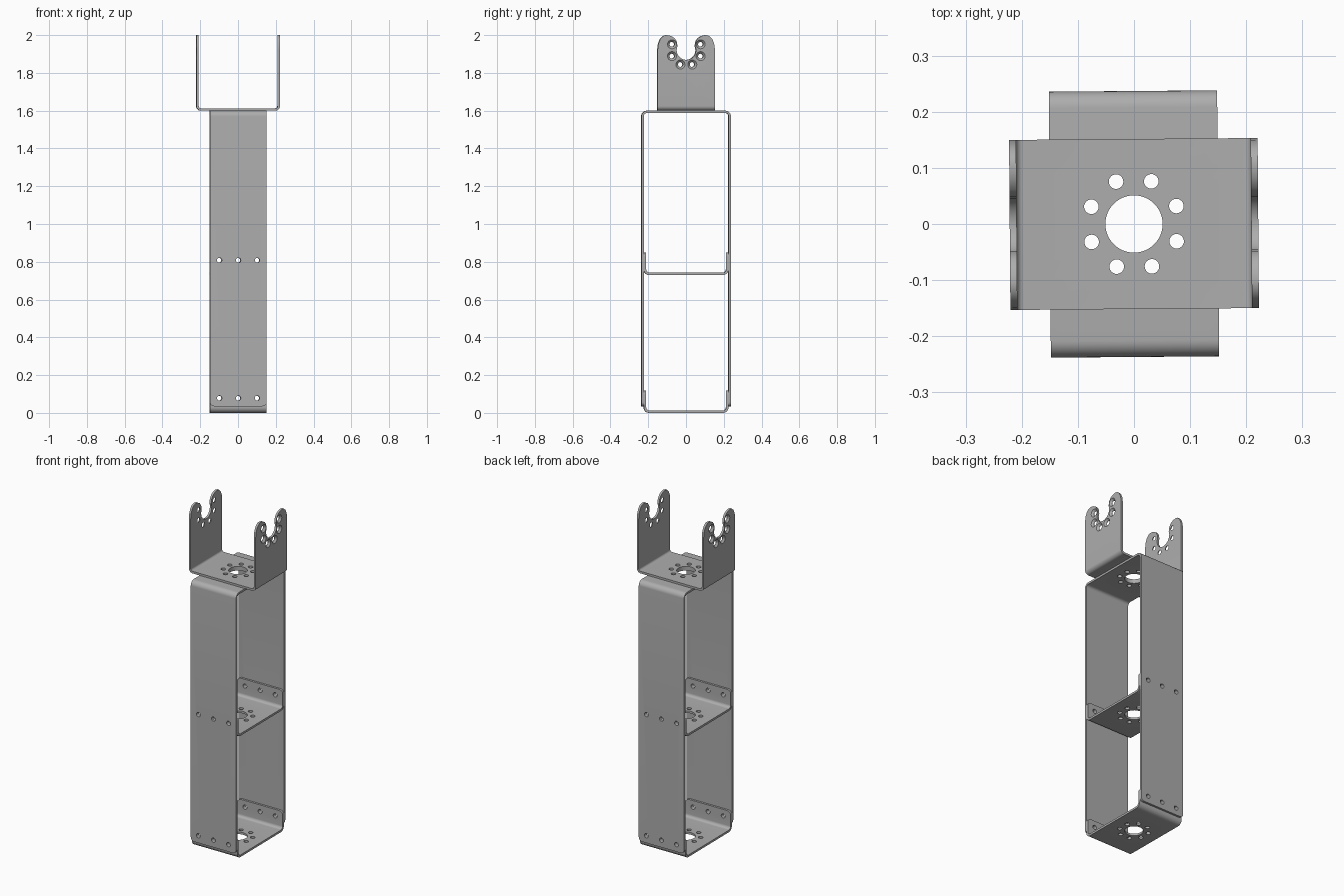
import bpy, bmesh, math
from math import sin, cos, pi, radians
from mathutils import Matrix, Vector

if "Cube" in bpy.data.objects:
    bpy.data.objects.remove(bpy.data.objects["Cube"])

T = 0.0125          # sheet thickness
HOLE = 0.013        # screw hole radius
BORE = 0.051        # centre hole radius
RING = 0.082        # screw circle radius
EAR_Z = 1.92        # centre of the fork in the top bracket
TWIST = radians(0.45)

metal = bpy.data.materials.new("brushed grey metal")
metal.use_nodes = True
GREY = (0.42, 0.42, 0.42, 1)
metal.diffuse_color = GREY
metal.node_tree.nodes["Principled BSDF"].inputs["Base Color"].default_value = GREY


def to_object(bm, name):
    bmesh.ops.recalc_face_normals(bm, faces=bm.faces)
    mesh = bpy.data.meshes.new(name)
    bm.to_mesh(mesh)
    bm.free()
    obj = bpy.data.objects.new(name, mesh)
    bpy.context.collection.objects.link(obj)
    return obj


def prism(bm, points, offset):
    """Extrude a closed outline along offset."""
    face = bm.faces.new([bm.verts.new(p) for p in points])
    new = bmesh.ops.extrude_face_region(bm, geom=[face])["geom"]
    bmesh.ops.translate(bm, vec=offset,
                        verts=[v for v in new if isinstance(v, bmesh.types.BMVert)])


def channel(name, half_out, half_width, height, bend, corner=0):
    """U-shaped folded sheet: floor on z = 0, flanges up at y = +-half_out."""
    def side(y, z, r):
        arc = [(y - r + r * sin(a), z + r - r * cos(a))
               for a in (i * pi / 16 for i in range(9))]
        return arc + [(y, height)]
    outer, inner = side(half_out, 0, bend), side(half_out - T, T, bend - T)
    mirror = lambda pts: [(-y, z) for y, z in pts]
    outline = mirror(outer)[::-1] + outer + inner[::-1] + mirror(inner)
    bm = bmesh.new()
    prism(bm, [(-half_width, y, z) for y, z in outline], (2 * half_width, 0, 0))
    if corner:
        # round the free corners of the flanges
        ends = [e for e in bm.edges if all(
            abs(v.co.z - height) < 1e-5 for v in e.verts)
            and abs(e.verts[0].co.x - e.verts[1].co.x) < 1e-5]
        bmesh.ops.bevel(bm, geom=ends, offset=corner, segments=6,
                        profile=0.5, affect='EDGES')
    return to_object(bm, name)


def drill(bm, centre, axis, r1, depth, r2=None, sides=24):
    """Add a cylinder or cone cutter along an axis."""
    turn = Vector(axis).to_track_quat('Z', 'Y').to_matrix().to_4x4()
    bmesh.ops.create_cone(bm, cap_ends=True, segments=sides, radius1=r1,
                          radius2=r1 if r2 is None else r2, depth=depth,
                          matrix=Matrix.Translation(centre) @ turn)


def floor_holes(bm, z):
    drill(bm, (0, 0, z), (0, 0, 1), BORE, 0.1, sides=48)
    for k in range(8):
        a = (k + 0.5) * pi / 4
        drill(bm, (RING * cos(a), RING * sin(a), z), (0, 0, 1), HOLE, 0.1)


def flange_holes(bm, z):
    for x in (-0.1, 0, 0.1):
        drill(bm, (x, 0, z), (0, 1, 0), HOLE, 0.7)


def cut(obj, bm, operation='DIFFERENCE'):
    """Apply a boolean and discard its cutter."""
    cutter = to_object(bm, "cutter")
    cutter.hide_render = True
    mod = obj.modifiers.new("cut", 'BOOLEAN')
    mod.operation, mod.solver, mod.object = operation, 'EXACT', cutter
    graph = bpy.context.evaluated_depsgraph_get()
    mesh = bpy.data.meshes.new_from_object(obj.evaluated_get(graph))
    obj.modifiers.clear()
    obj.data = mesh
    bpy.data.objects.remove(cutter)


def finish(obj):
    obj.data.materials.clear()
    obj.data.materials.append(metal)
    obj.data.transform(Matrix.Rotation(TWIST, 4, 'Z'))
    bpy.ops.object.select_all(action='DESELECT')
    obj.select_set(True)
    bpy.context.view_layer.objects.active = obj
    bpy.ops.object.shade_smooth_by_angle(angle=radians(30))


# Tall body: a channel turned upside down
body = channel("tall_body_channel", 0.237, 0.15, 1.565, 0.03, 0.022)
body.data.transform(Matrix.Translation((0, 0, 1.6)) @ Matrix.Rotation(pi, 4, 'X'))
bm = bmesh.new()
floor_holes(bm, 1.6)
for z in (0.078, 0.808):
    flange_holes(bm, z)
cut(body, bm)
finish(body)

# Bottom and middle cross brackets
for name, z in (("bottom_bracket", 0), ("middle_bracket", 0.73)):
    bracket = channel(name, 0.2243, 0.15, 0.118, 0.03, 0.022)
    bracket.data.transform(Matrix.Translation((0, 0, z)))
    bm = bmesh.new()
    floor_holes(bm, z)
    flange_holes(bm, z + 0.078)
    cut(bracket, bm)
    finish(bracket)

# Top bracket with forked ears
top = channel("forked_top_bracket", 0.2215, 0.1515, 0.45, 0.025)
top.data.transform(Matrix.Translation((0, 0, 1.6)) @ Matrix.Rotation(pi / 2, 4, 'Z'))
half = [(0.16, 1.5), (0.16, 1.6), (0.1515, 1.62), (0.1515, 1.925), (0.147, 1.957),
        (0.136, 1.982), (0.121, 1.996), (0.104, 2.0), (0.082, 1.996),
        (0.063, 1.985), (0.051, 1.967)]
half[1:3] = []
half += [(BORE * cos(a), EAR_Z + BORE * sin(a))
         for a in (radians(25 - 115 * i / 14) for i in range(15))]
left = [(-y, z) for y, z in half[:-1]][::-1]
bm = bmesh.new()
prism(bm, [(-0.3, y, z) for y, z in half + left], (0.6, 0, 0))
cut(top, bm, 'INTERSECT')

# Floor holes, then countersunk holes around each fork
bm = bmesh.new()
floor_holes(bm, 1.6)
cut(top, bm)
bm = bmesh.new()
sink = bmesh.new()
for k in range(8):
    if k in (1, 2):
        continue
    a = (k + 0.5) * pi / 4
    y, z = RING * cos(a), EAR_Z + RING * sin(a)
    drill(bm, (0, y, z), (1, 0, 0), HOLE, 0.7)
    for s in (-1, 1):
        drill(sink, (s * 0.2165, y, z), (-s, 0, 0), 0.025, 0.012, HOLE)
cut(top, bm)
cut(top, sink)
finish(top)
